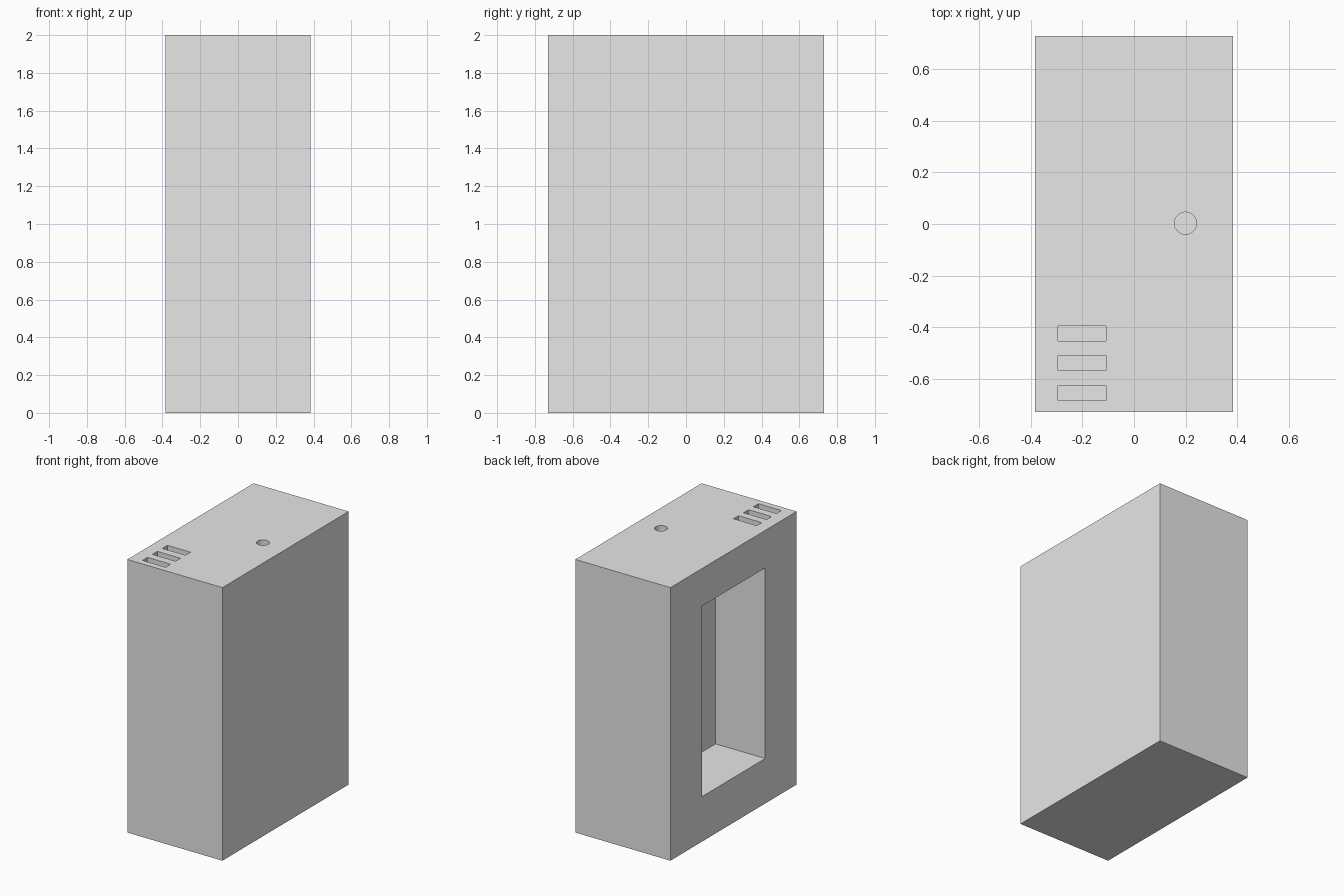
import bpy

cube = bpy.data.objects.get("Cube")
if cube:
    bpy.data.objects.remove(cube, do_unlink=True)

W, D, H = 0.77, 1.46, 2.0

# Single grey finish
grey = bpy.data.materials.new("light_grey")
grey.use_nodes = True
colour = (0.8, 0.8, 0.8, 1)
grey.diffuse_color = colour
grey.node_tree.nodes["Principled BSDF"].inputs["Base Color"].default_value = colour


def box(name, lo, hi):
    """Axis-aligned box between two corners."""
    centre = [(a + b) / 2 for a, b in zip(lo, hi)]
    bpy.ops.mesh.primitive_cube_add(size=1, location=centre)
    obj = bpy.context.object
    obj.name = name
    obj.scale = [b - a for a, b in zip(lo, hi)]
    bpy.ops.object.transform_apply(location=True, rotation=False, scale=True)
    obj.data.materials.append(grey)
    return obj


def cut(target, cutter):
    """Subtract the cutter from the target and discard it."""
    cutter.hide_render = True
    mod = target.modifiers.new("cut", "BOOLEAN")
    mod.operation = "DIFFERENCE"
    mod.solver = "EXACT"
    mod.object = cutter
    bpy.context.view_layer.objects.active = target
    bpy.ops.object.modifier_apply(modifier=mod.name)
    bpy.data.objects.remove(cutter, do_unlink=True)


# Cabinet body
body = box("cabinet_body", (-W / 2, -D / 2, 0), (W / 2, D / 2, H))

# Deep rectangular recess in one broad side
cut(body, box("recess_cutter", (-W, -0.365, 0.33), (0.016, 0.365, 1.725)))

# Row of three slots in the top
for y in (-0.425, -0.54, -0.655):
    cut(body, box("slot_cutter", (-0.295, y - 0.029, H - 0.1), (-0.108, y + 0.029, H + 0.1)))

# Round hole in the top
bpy.ops.mesh.primitive_cylinder_add(vertices=48, radius=0.043, depth=0.2, location=(0.2, 0.003, H))
hole = bpy.context.object
hole.name = "hole_cutter"
hole.data.materials.append(grey)
cut(body, hole)

# Smooth only the round hole wall
bpy.ops.object.select_all(action="DESELECT")
body.select_set(True)
bpy.context.view_layer.objects.active = body
bpy.ops.object.shade_smooth_by_angle()
